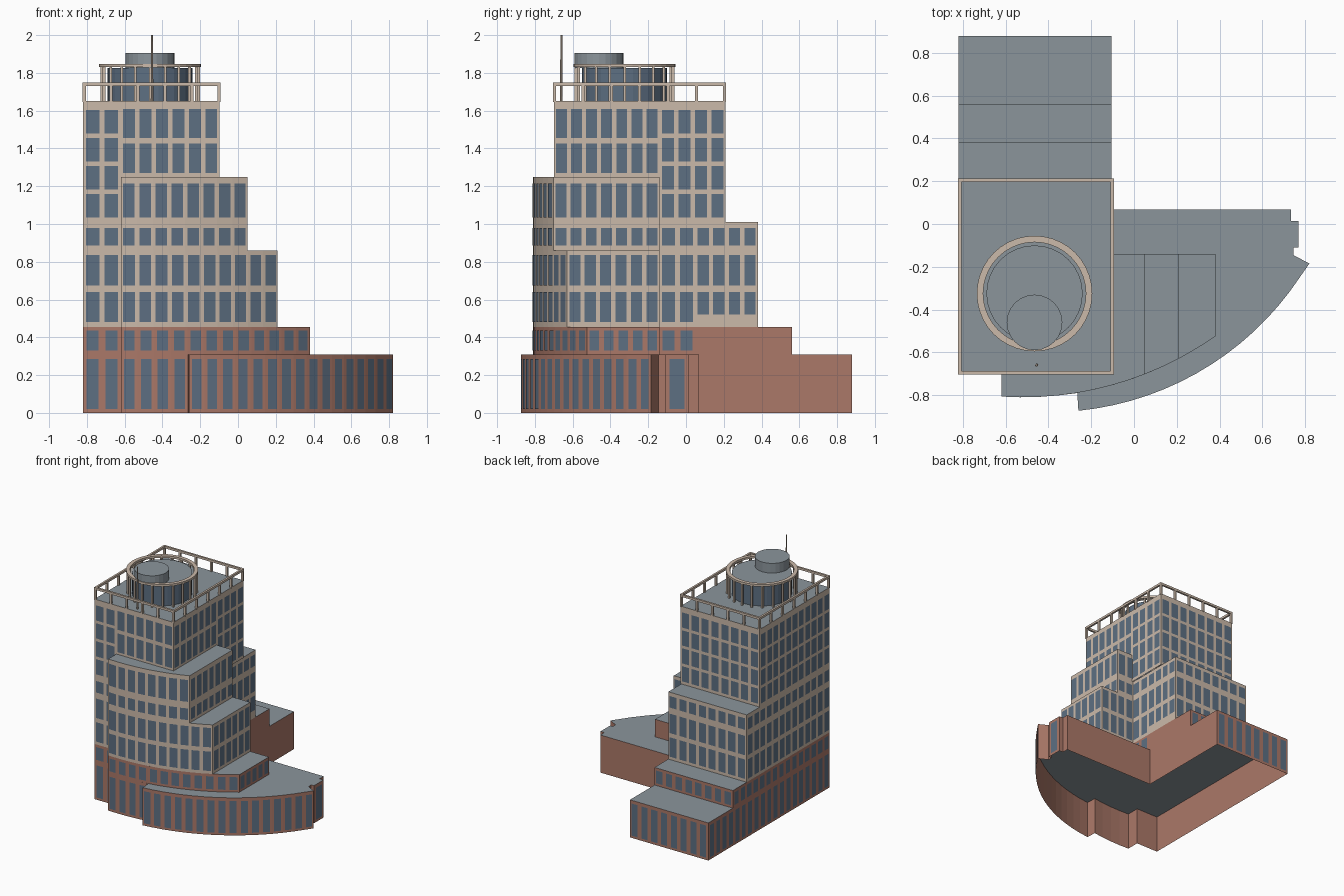
import bpy, bmesh, math
from mathutils import Vector, Matrix

if "Cube" in bpy.data.objects:
    bpy.data.objects.remove(bpy.data.objects["Cube"])


def material(name, rgb):
    m = bpy.data.materials.new(name)
    m.use_nodes = True
    m.diffuse_color = (*rgb, 1)
    m.node_tree.nodes["Principled BSDF"].inputs["Base Color"].default_value = (*rgb, 1)
    return m


CREAM = material("cream stone", (0.60, 0.49, 0.40))
BRICK = material("terracotta", (0.41, 0.19, 0.14))
ROOF = material("roof grey", (0.26, 0.30, 0.33))
GLASS = material("blue glass", (0.11, 0.16, 0.225))
PITCH = 0.085


def finish(name, bm, mats):
    mesh = bpy.data.meshes.new(name)
    bm.to_mesh(mesh)
    bm.free()
    for m in mats:
        mesh.materials.append(m)
    obj = bpy.data.objects.new(name, mesh)
    bpy.context.scene.collection.objects.link(obj)
    return obj


def arc(cx, bottom, r, x0, x1, kind="win"):
    """Facets of a bowed front, one window wide each; ends included."""
    a0, a1 = math.asin((x0 - cx) / r), math.asin((x1 - cx) / r)
    n = max(2, round(r * (a1 - a0) / PITCH))
    angles = [a0 + (a1 - a0) * i / n for i in range(n + 1)]
    return [(cx + r * math.sin(a), bottom + r - r * math.cos(a), kind) for a in angles]


def section(name, outline, z0, z1, wall, rows, fill=0.72):
    """Open-bottomed storey; each outline point names the window rows of the wall after it."""
    bm = bmesh.new()

    def quad(a, b, low, high, index):
        corners = [(a, low), (b, low), (b, high), (a, high)]
        bm.faces.new([bm.verts.new((p.x, p.y, z)) for p, z in corners]).material_index = index

    pts = [Vector(p[:2]) for p in outline]
    for i, a in enumerate(pts):
        b = pts[(i + 1) % len(pts)]
        quad(a, b, z0, z1, 0)
        along = b - a
        out = Vector((along.y, -along.x)).normalized() * 0.003
        n = max(1, round(along.length / PITCH))
        for low, high in rows.get(outline[i][2], []):
            for k in range(n):
                s = a + along * ((k + 0.5 - fill / 2) / n) + out
                e = a + along * ((k + 0.5 + fill / 2) / n) + out
                quad(s, e, low, high, 2)
    bm.faces.new([bm.verts.new((p.x, p.y, z1)) for p in pts]).material_index = 1
    return finish(name, bm, [wall, ROOF, GLASS])


def bow(x0, x1):
    return arc(-0.52, -0.81, 1.563, x0, x1)


W, E, S, NOTCH, STEP = -0.82, -0.105, -0.70, -0.62, -0.14


def stepped_outline(back, x_end, side="win", rear="plain", inner="win"):
    """West slab with a rear wing and a bowed east wing ending at x_end."""
    curve = bow(NOTCH, x_end)
    return ([(W, back, "win"), (W, S, "win"), (NOTCH, S, "win")] + curve
            + [(x_end, STEP, inner), (E, STEP, "win"), (E, 0.05, side), (E, back, "win")])


# Podium with the wide bowed front
podium = [(W, 0.88, "win"), (W, S, "win"), (NOTCH, S, "win")]
podium += bow(NOTCH, -0.265)[:-1] + [(-0.265, -0.79, "plain")]
podium += arc(-0.4, -0.88, 1.41, -0.26, 0.82)[:-1]
podium += [(0.82, -0.185, "plain"), (0.745, -0.145, "plain"), (0.745, -0.11, "plain"),
           (0.77, -0.11, "win"), (0.77, 0.015, "plain"), (0.735, 0.015, "plain"),
           (0.735, 0.068, "plain"), (E, 0.068, "plain"), (E, 0.88, "win")]
section("podium", podium, 0, 0.31, BRICK, {"win": [(0.02, 0.285)]}, 0.62)

# Stepped storeys
section("second_storey", stepped_outline(0.56, 0.38, "plain", inner="plain"),
        0.31, 0.455, BRICK, {"win": [(0.33, 0.435)]}, 0.65)
section("middle_storeys", stepped_outline(0.38, 0.21, "short"), 0.455, 0.86, CREAM,
        {"win": [(0.48, 0.64), (0.675, 0.835)], "short": [(0.52, 0.64), (0.675, 0.835)]})
section("upper_storey", stepped_outline(0.38, 0.05), 0.86, 1.01, CREAM,
        {"win": [(0.885, 0.98)]})
terrace = [(-0.3, STEP, "plain"), (-0.3, S + 0.02, "plain"), (NOTCH, S + 0.02, "win")]
terrace += bow(NOTCH, 0.05) + [(0.05, STEP, "win")]
section("bowed_terrace", terrace, 1.01, 1.25, CREAM, {"win": [(1.035, 1.215)]})

# Tower
tall = [(1.035 + 0.148 * i, 1.16 + 0.148 * i) for i in range(4)]
section("tower", [(W, 0.21, "tall"), (W, S, "tall"), (NOTCH, S, "top"), (-0.098, S, "top"),
                  (-0.098, STEP, "tall"), (-0.098, 0.21, "tall")],
        1.01, 1.65, CREAM, {"tall": tall, "top": [(1.27, 1.425), (1.455, 1.61)]})


def box(bm, lo, hi):
    mid = [(a + b) / 2 for a, b in zip(lo, hi)]
    size = [b - a for a, b in zip(lo, hi)]
    bmesh.ops.create_cube(bm, size=1, matrix=Matrix.Translation(mid) @ Matrix.Diagonal((*size, 1)))


# Roof railing
bm = bmesh.new()
T, X0, X1, Y0, Y1 = 0.016, -0.822, -0.093, -0.703, 0.213
for y in (Y0, Y1 - T):
    box(bm, (X0, y, 1.73), (X1, y + T, 1.748))
    for i in range(6):
        x = X0 + (X1 - X0 - T) * i / 5
        box(bm, (x, y, 1.645), (x + T, y + T, 1.73))
for x in (X0, X1 - T):
    box(bm, (x, Y0 + T, 1.73), (x + T, Y1 - T, 1.748))
    for i in range(1, 6):
        y = Y0 + (Y1 - Y0 - T) * i / 6
        box(bm, (x, y, 1.645), (x + T, y + T, 1.73))
finish("roof_railing", bm, [CREAM])


# Round penthouse, its cap and the ring on posts
def circle(x, y, r, n):
    return [(x + r * math.cos(math.tau * i / n), y + r * math.sin(math.tau * i / n), "plain")
            for i in range(n)]


CX, CY = -0.465, -0.325
section("penthouse_drum", circle(CX, CY, 0.225, 32), 1.65, 1.825, GLASS, {})
section("lift_house", circle(CX, -0.46, 0.13, 24), 1.825, 1.905, ROOF, {})

bm = bmesh.new()
N = 40
profile = [(0.24, 1.83), (0.27, 1.83), (0.27, 1.847), (0.24, 1.847)]
loops = [[bm.verts.new((CX + r * math.cos(math.tau * i / N), CY + r * math.sin(math.tau * i / N), z))
          for r, z in profile] for i in range(N)]
for i in range(N):
    a, b = loops[i], loops[(i + 1) % N]
    for k in range(4):
        j = (k + 1) % 4
        bm.faces.new((a[k], b[k], b[j], a[j]))
for x, y, _ in circle(CX, CY, 0.257, 20):
    box(bm, (x - 0.007, y - 0.007, 1.65), (x + 0.007, y + 0.007, 1.83))
finish("penthouse_ring", bm, [CREAM])

# Antenna mast
bm = bmesh.new()
bmesh.ops.create_cone(bm, cap_ends=True, segments=8, radius1=0.007, radius2=0.005, depth=0.35,
                      matrix=Matrix.Translation((-0.455, -0.66, 1.825)))
finish("antenna", bm, [CREAM])
